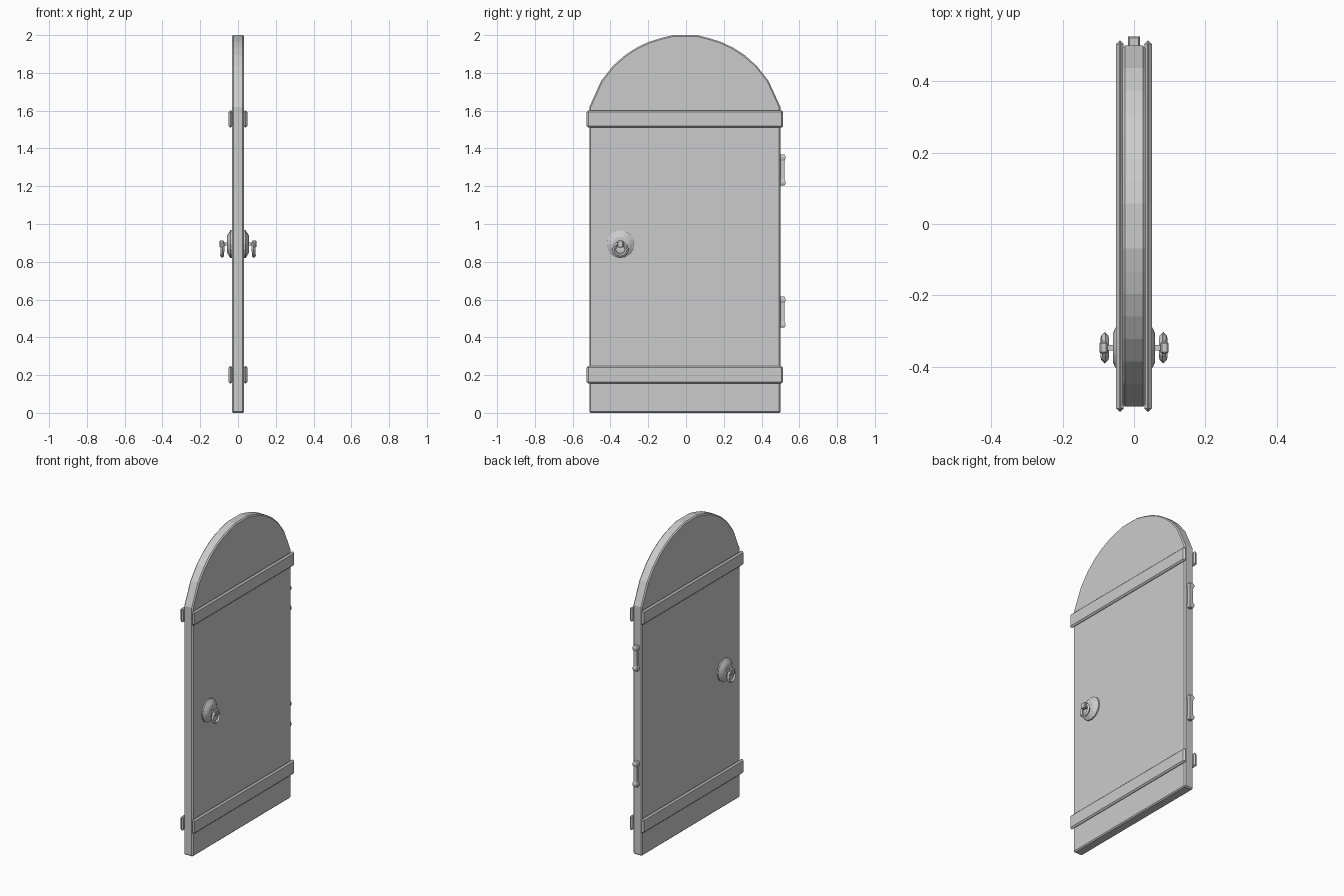
import bpy, bmesh, math
from mathutils import Matrix, Vector

if "Cube" in bpy.data.objects:
    bpy.data.objects.remove(bpy.data.objects["Cube"])

CY = -0.006            # centre line of the door leaf
HALF_W, HALF_T = 0.506, 0.032


def finish(name, bm, bevel=0.0):
    bmesh.ops.recalc_face_normals(bm, faces=bm.faces)
    me = bpy.data.meshes.new(name)
    bm.to_mesh(me)
    bm.free()
    ob = bpy.data.objects.new(name, me)
    bpy.context.collection.objects.link(ob)
    if bevel:
        m = ob.modifiers.new("bevel", 'BEVEL')
        m.width, m.segments = bevel, 1
        m.limit_method, m.angle_limit = 'ANGLE', math.radians(50)
    return ob


def box(name, lo, hi, bevel=0.0):
    lo, hi = Vector(lo), Vector(hi)
    bm = bmesh.new()
    bmesh.ops.create_cube(bm, size=1, matrix=Matrix.Translation((lo + hi) / 2)
                          @ Matrix.Diagonal((*(hi - lo), 1)))
    return finish(name, bm, bevel)


def lathe(name, profile, sides, matrix, phase=0.0):
    """Capped solid of revolution about local z from (radius, height) pairs."""
    bm = bmesh.new()
    rings = []
    for r, h in profile:
        rings.append([bm.verts.new(matrix @ Vector((
            r * math.cos(phase + math.tau * i / sides),
            r * math.sin(phase + math.tau * i / sides), h))) for i in range(sides)])
    for a, b in zip(rings, rings[1:]):
        for i in range(sides):
            j = (i + 1) % sides
            bm.faces.new((a[i], a[j], b[j], b[i]))
    bm.faces.new(rings[0])
    bm.faces.new(rings[-1])
    return finish(name, bm)


# Door leaf: arched outline, evenly stepped across the width
R = 0.5265
outline = [(-HALF_W, 0.0)]
for k in range(17):
    y = -HALF_W + 2 * HALF_W * k / 16
    z = 2.0 if 7 <= k <= 9 else 2.0 - R + math.sqrt(R * R - y * y)
    outline.append((y, z))
outline.append((HALF_W, 0.0))
bm = bmesh.new()
face = bm.faces.new([bm.verts.new((-HALF_T, CY + y, z)) for y, z in outline])
new = bmesh.ops.extrude_face_region(bm, geom=[face])["geom"]
bmesh.ops.translate(bm, verts=[v for v in new if isinstance(v, bmesh.types.BMVert)],
                    vec=(2 * HALF_T, 0, 0))
finish("door_leaf", bm, 0.007)

KY, KZ = -0.347, 0.893   # handle centre
for s, side in ((1, "right"), (-1, "left")):
    # Iron straps across each face
    for z0, z1, level in ((0.155, 0.248, "lower"), (1.51, 1.602, "upper")):
        xs = sorted((s * 0.029, s * 0.050))
        box(f"strap_{level}_{side}", (xs[0], CY - 0.52, z0), (xs[1], CY + 0.52, z1), 0.009)

    # Handle rosette
    turn = Matrix.Translation((0, KY, KZ)) @ Matrix.Rotation(s * math.pi / 2, 4, 'Y')
    lathe(f"rosette_{side}", [(0.074, 0.030), (0.074, 0.040), (0.052, 0.054), (0.040, 0.059)],
          16, turn)

    # Neck and knob block that holds the ring
    xs = sorted((s * 0.055, s * 0.080))
    box(f"handle_neck_{side}", (xs[0], KY - 0.008, KZ - 0.008), (xs[1], KY + 0.008, KZ + 0.010))
    xs = sorted((s * 0.074, s * 0.097))
    box(f"handle_knob_{side}", (xs[0], KY - 0.016, KZ - 0.018), (xs[1], KY + 0.016, KZ + 0.020), 0.004)

    # Hanging pull ring
    bpy.ops.mesh.primitive_torus_add(
        major_segments=12, minor_segments=4, major_radius=0.034, minor_radius=0.010,
        location=(s * 0.082, KY, 0.864), rotation=(0, math.radians(90 - s * 4), 0))
    bpy.context.object.name = f"pull_ring_{side}"

# Hinge barrels on the edge: square section, thicker caps at the ends
q = math.sqrt(2)
for z, level in ((0.533, "lower"), (1.286, "upper")):
    prof = [(0.012, -0.082), (0.017, -0.072), (0.017, -0.060), (0.0125, -0.048),
            (0.0125, 0.048), (0.017, 0.060), (0.017, 0.072), (0.012, 0.082)]
    lathe(f"hinge_{level}", [(r * q, h) for r, h in prof], 4,
          Matrix.Translation((0, 0.509, z)), math.pi / 4)
